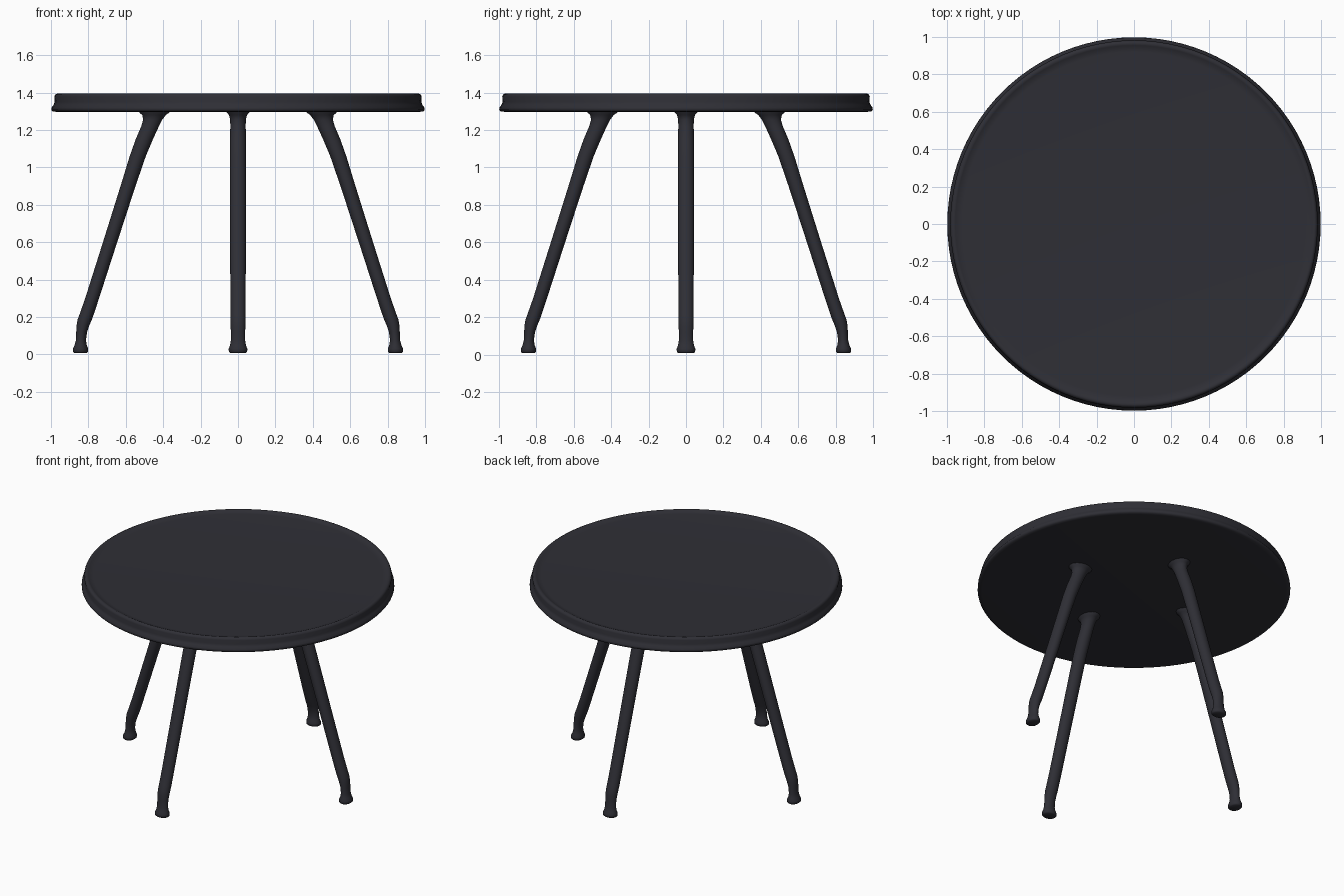
import bpy, bmesh, math

if "Cube" in bpy.data.objects:
    bpy.data.objects.remove(bpy.data.objects["Cube"])

mat = bpy.data.materials.new("charcoal")
mat.diffuse_color = (0.028, 0.028, 0.036, 1)
mat.use_nodes = True
mat.node_tree.nodes["Principled BSDF"].inputs["Base Color"].default_value = mat.diffuse_color


def loft(name, rings, segments):
    """Skin a stack of horizontal ellipses (z, centre_x, radius_x, radius_y), capped at both ends."""
    bm = bmesh.new()
    loops = []
    for z, cx, rx, ry in rings:
        loops.append([bm.verts.new((cx + rx * math.cos(2 * math.pi * i / segments),
                                    ry * math.sin(2 * math.pi * i / segments), z))
                      for i in range(segments)])
    for a, b in zip(loops, loops[1:]):
        for i in range(segments):
            j = (i + 1) % segments
            bm.faces.new((a[i], a[j], b[j], b[i]))
    bm.faces.new(loops[0][::-1])
    bm.faces.new(loops[-1])
    bmesh.ops.recalc_face_normals(bm, faces=bm.faces)
    mesh = bpy.data.meshes.new(name)
    bm.to_mesh(mesh)
    bm.free()
    mesh.materials.append(mat)
    obj = bpy.data.objects.new(name, mesh)
    bpy.context.collection.objects.link(obj)
    bpy.ops.object.select_all(action='DESELECT')
    obj.select_set(True)
    bpy.context.view_layer.objects.active = obj
    bpy.ops.object.shade_smooth_by_angle(angle=math.radians(50))
    return obj


# Round tray top: flared lower lip, upright edge, low raised rim
top_profile = [(0.97, 1.297), (0.99, 1.299), (0.998, 1.308), (0.997, 1.320), (0.986, 1.334),
               (0.980, 1.350), (0.982, 1.378), (0.977, 1.390), (0.966, 1.395),
               (0.955, 1.391), (0.942, 1.384), (0.92, 1.382)]
loft("table_top", [(z, 0, r, r) for r, z in top_profile], 96)

# Splayed legs: round foot, thin ankle, angled knee, flared joint under the top
leg_rings = [(0.008, 0.842, 0.034, 0.042), (0.014, 0.842, 0.041, 0.049), (0.030, 0.842, 0.041, 0.050),
             (0.048, 0.841, 0.033, 0.043), (0.075, 0.840, 0.027, 0.038), (0.120, 0.836, 0.029, 0.038),
             (0.155, 0.829, 0.034, 0.040), (0.185, 0.820, 0.038, 0.041), (0.215, 0.809, 0.038, 0.041),
             (0.300, 0.780, 0.037, 0.041), (0.600, 0.684, 0.038, 0.042), (0.900, 0.588, 0.040, 0.043),
             (1.060, 0.536, 0.043, 0.043), (1.150, 0.501, 0.046, 0.043), (1.220, 0.470, 0.047, 0.041),
             (1.255, 0.456, 0.051, 0.042), (1.280, 0.449, 0.063, 0.048), (1.293, 0.447, 0.080, 0.060),
             (1.310, 0.447, 0.085, 0.065)]
for i, side in enumerate(("right", "back", "left", "front")):
    leg = loft(side + "_leg", leg_rings, 24)
    leg.rotation_euler.z = i * math.pi / 2
